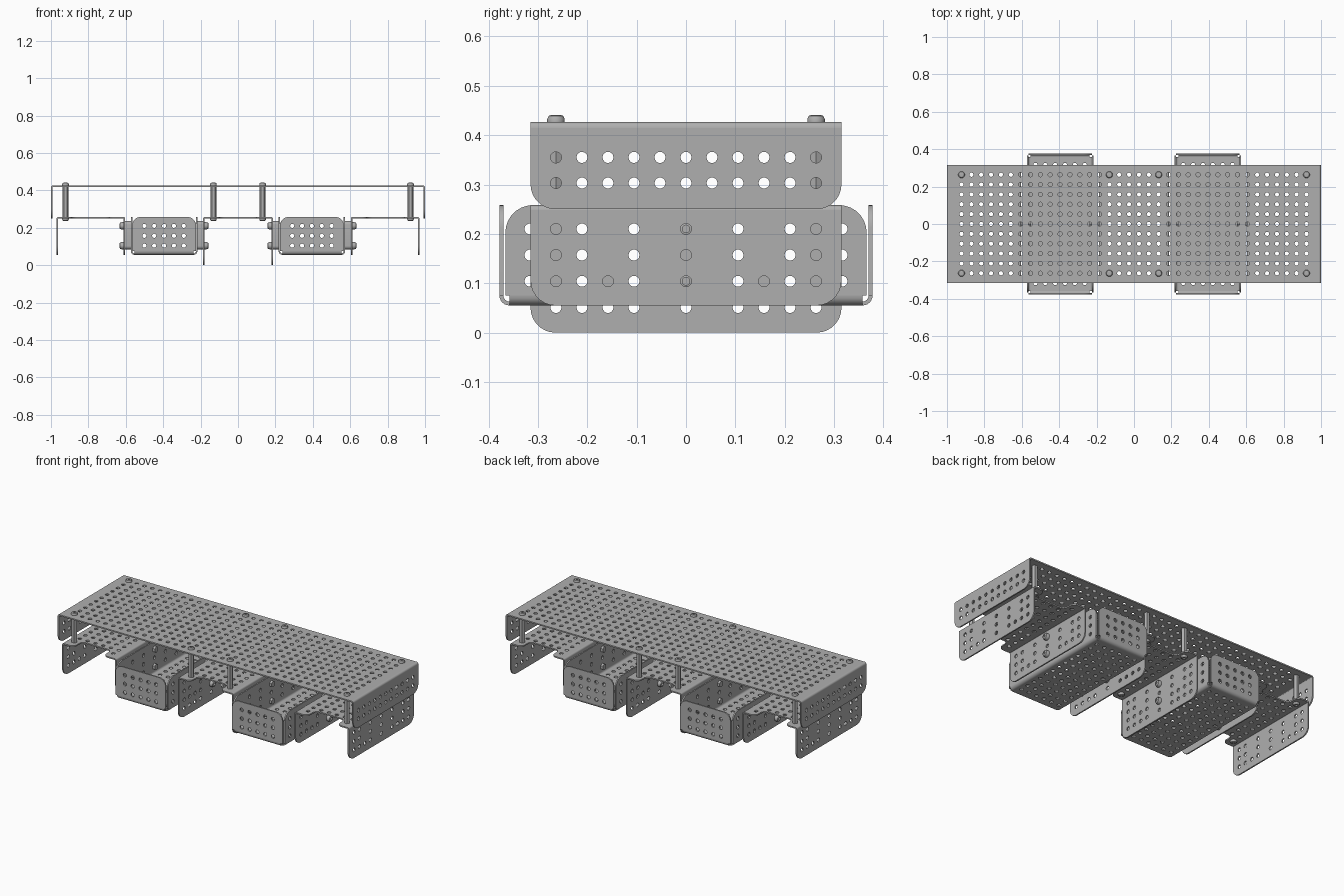
import bpy, bmesh, math
from mathutils import Vector, Matrix

if "Cube" in bpy.data.objects:
    bpy.data.objects.remove(bpy.data.objects["Cube"])

P = 0.0527          # hole pitch
HOLE_R = 0.0112
T = 0.008           # sheet thickness
X, Y, Z = Vector((1, 0, 0)), Vector((0, 1, 0)), Vector((0, 0, 1))


def material(name, rgb):
    m = bpy.data.materials.new(name)
    m.use_nodes = True
    m.diffuse_color = (*rgb, 1)
    m.node_tree.nodes["Principled BSDF"].inputs["Base Color"].default_value = (*rgb, 1)
    return m


STEEL = material("grey steel", (0.43, 0.43, 0.43))


def finish(name, mesh, matrix):
    mesh.transform(matrix)
    mesh.materials.clear()
    mesh.materials.append(STEEL)
    ob = bpy.data.objects.new(name, mesh)
    bpy.context.collection.objects.link(ob)
    bpy.ops.object.select_all(action='DESELECT')
    ob.select_set(True)
    bpy.context.view_layer.objects.active = ob
    bpy.ops.object.shade_smooth_by_angle(angle=math.radians(35))
    return ob


def sheet(name, outline, holes, origin, u, v, thick=T):
    """Flat perforated plate centred on its plane through origin."""
    cu = bpy.data.curves.new(name + "_curve", 'CURVE')
    cu.dimensions, cu.fill_mode, cu.extrude = '2D', 'BOTH', thick / 2
    rings = [outline]
    for hx, hy in holes:
        rings.append([(hx + HOLE_R * math.cos(k * math.tau / 14),
                       hy + HOLE_R * math.sin(k * math.tau / 14)) for k in range(14)])
    for ring in rings:
        sp = cu.splines.new('POLY')
        sp.points.add(len(ring) - 1)
        for p, (a, b) in zip(sp.points, ring):
            p.co = (a, b, 0, 1)
        sp.use_cyclic_u = True
    tmp = bpy.data.objects.new(name + "_tmp", cu)
    bpy.context.collection.objects.link(tmp)
    dg = bpy.context.evaluated_depsgraph_get()
    mesh = bpy.data.meshes.new_from_object(tmp.evaluated_get(dg))
    bpy.data.objects.remove(tmp)
    bm = bmesh.new()
    bm.from_mesh(mesh)
    bmesh.ops.remove_doubles(bm, verts=bm.verts, dist=1e-5)
    bmesh.ops.recalc_face_normals(bm, faces=bm.faces)
    bm.to_mesh(mesh)
    bm.free()
    m = Matrix((u, v, u.cross(v))).transposed().to_4x4()
    m.translation = Vector(origin)
    if m.determinant() < 0:
        mesh.flip_normals()
    return finish(name, mesh, m)


def rounded(corners):
    """Polygon from (x, y, radius) corners with circular fillets."""
    out = []
    n = len(corners)
    for i, (x, y, r) in enumerate(corners):
        c = Vector((x, y))
        if r == 0:
            out.append((x, y))
            continue
        a = c + (Vector(corners[i - 1][:2]) - c).normalized() * r
        b = c + (Vector(corners[(i + 1) % n][:2]) - c).normalized() * r
        for k in range(8):
            t = k / 7
            w0, w1, w2 = (1 - t) ** 2, math.sqrt(2) * t * (1 - t), t * t
            p = (a * w0 + c * w1 + b * w2) / (w0 + w1 + w2)
            out.append((p.x, p.y))
    return out


def rect(x0, x1, y0, y1, low=0, high=0):
    return rounded([(x0, y0, low), (x1, y0, low), (x1, y1, high), (x0, y1, high)])


def bend(name, center, u, v, length, r):
    """Quarter-round fold running along u x v."""
    arc = [k * math.pi / 12 for k in range(7)]
    ring = [(r * math.cos(a), r * math.sin(a)) for a in arc]
    ring += [((r - T) * math.cos(a), (r - T) * math.sin(a)) for a in reversed(arc)]
    return sheet(name, ring, [], center, u, v, length)


def lathe(name, profile, loc, axis, sides=18):
    """Revolved (radius, height) profile pointing along axis."""
    bm = bmesh.new()
    rings = [[bm.verts.new((r * math.cos(k * math.tau / sides),
                            r * math.sin(k * math.tau / sides), h))
              for k in range(sides)] for r, h in profile]
    for a, b in zip(rings, rings[1:]):
        for k in range(sides):
            j = (k + 1) % sides
            bm.faces.new((a[k], a[j], b[j], b[k]))
    bm.faces.new(rings[0][::-1])
    bm.faces.new(rings[-1])
    bmesh.ops.recalc_face_normals(bm, faces=bm.faces)
    mesh = bpy.data.meshes.new(name)
    bm.to_mesh(mesh)
    bm.free()
    m = Z.rotation_difference(axis).to_matrix().to_4x4()
    m.translation = Vector(loc)
    return finish(name, mesh, m)


HEAD = [(0.018, 0), (0.018, 0.006), (0.015, 0.012), (0.010, 0.014), (0.007, 0.014), (0.007, 0.007)]


def rod(name, r, length, loc, axis, sides=18):
    lathe(name, [(r, 0), (r, length)], loc, axis, sides)


# Top deck with end flanges
cols = [(i - 17.5) * P for i in range(36)]
rows = [j * P for j in range(-5, 6)]
W = 0.315
sheet("top_deck", rect(-0.988, 0.988, -W, W), [(x, y) for x in cols for y in rows],
      (0, 0, 0.423), X, Y)
for s, side in ((-1, "right"), (1, "left")):
    sheet(side + "_deck_flange", rect(-W, W, 0.25, 0.415, low=0.05),
          [(y, z) for y in rows for z in (0.303, 0.355)], (s * 0.996, 0, 0), Y, Z)
    bend(side + "_deck_bend", (s * 0.988, 0, 0.415), X * s, Z, 2 * W, 0.012)


# Hanging channels below the deck
def channel(name, x0, x1, cut0, cut1, depth):
    d = 0.08
    r = 0.03
    a, b = x0 + 0.010, x1 - 0.010
    pts = [(a, -W, 0), (cut0, -W, r), (cut0, d - W, r), (cut1, d - W, r), (cut1, -W, r), (b, -W, 0)]
    outline = rounded(pts + [(x, -y, c) for x, y, c in reversed(pts)])
    holes = [(x, y) for x in cols if a + 0.02 < x < b - 0.02 for y in rows
             if abs(y) < W - d or not cut0 < x < cut1]
    sheet(name + "_web", outline, holes, (0, 0, 0.254), X, Y)
    grid = [(j * P, z) for z in (0.21, 0.157) for j in (-5, -4, -2, 0, 2, 4, 5)]
    grid += [(j * P, z) for z in (0.104, 0.051) if z > depth + 0.02
             for j in (-5, -4, -3, -2, 0, 2, 3, 4, 5)]
    for s, x, tag in ((-1, x0, "right"), (1, x1, "left")):
        sheet(f"{name}_{tag}_flange", rect(-W, W, depth, 0.248, low=0.05), grid,
              (x - s * T / 2, 0, 0), Y, Z)
        bend(f"{name}_{tag}_bend", (x - s * 0.010, 0, 0.248), X * s, Z, 2 * W, 0.010)


channel("right_channel", -0.970, -0.603, -0.89, -0.69, 0.055)
channel("middle_channel", -0.187, 0.187, -0.10, 0.10, 0)
channel("left_channel", 0.603, 0.970, 0.69, 0.89, 0.055)

# Open trays slung between the channels
LEVELS = (0.104, 0.157, 0.21)
R = 0.02
for s, side in ((-1, "right"), (1, "left")):
    cx = s * 7.5 * P
    hx, hy = 0.178, 0.378
    sheet(side + "_tray_floor", rect(R - hx, hx - R, R - hy, hy - R),
          [((i - 2.5) * P, j * P) for i in range(6) for j in range(-6, 7)],
          (cx, 0, 0.055 + T / 2), X, Y)
    for q in (-1, 1):
        tag = {-1: "right", 1: "left"}[q]
        sheet(f"{side}_tray_{tag}_wall", rect(-0.366, 0.366, 0.075, 0.258, high=0.055),
              [(j * P, z) for j in range(-6, 7, 2) for z in LEVELS],
              (cx + q * (hx - T / 2), 0, 0), Y, Z)
        bend(f"{side}_tray_{tag}_fold", (cx + q * (hx - R), 0, 0.075), X * q, -Z, 2 * (hy - R), R)
        end = {-1: "front", 1: "back"}[q]
        sheet(f"{side}_tray_{end}_wall", rect(-0.17, 0.17, 0.075, 0.258, high=0.045),
              [(i * P, z) for i in range(-2, 3) for z in LEVELS],
              (cx, q * (hy - T / 2), 0), X, Z)
        bend(f"{side}_tray_{end}_fold", (cx, q * (hy - R), 0.075), Y * q, -Z, 2 * (hx - R), R)

        # Spacer block and bolts joining tray wall to channel
        wall, flange = cx + q * hx, cx + q * 0.208
        sheet(f"{side}_tray_{tag}_spacer", rect(-0.02, 0.02, 0.084, 0.236, 0.019, 0.019), [],
              ((wall + flange) / 2, 0, 0), Y, Z, 0.03)
        for z in (LEVELS[0], LEVELS[2]):
            lathe("bolt_head", [(r * 1.1, h * 1.6) for r, h in HEAD],
                  (flange + q * T, 0, z), X * q)
            rod("bolt_nut", 0.019, 0.014, (wall - q * T, 0, z), X * -q, 6)

# Standoff posts with screws above and below
for x in (-17.5 * P, -2.5 * P, 2.5 * P, 17.5 * P):
    for y in (-5 * P, 5 * P):
        rod("standoff_post", 0.0165, 0.161, (x, y, 0.258), Z, 6)
        lathe("standoff_top_screw", HEAD, (x, y, 0.427), Z)
        lathe("standoff_bottom_screw", HEAD, (x, y, 0.250), -Z)
